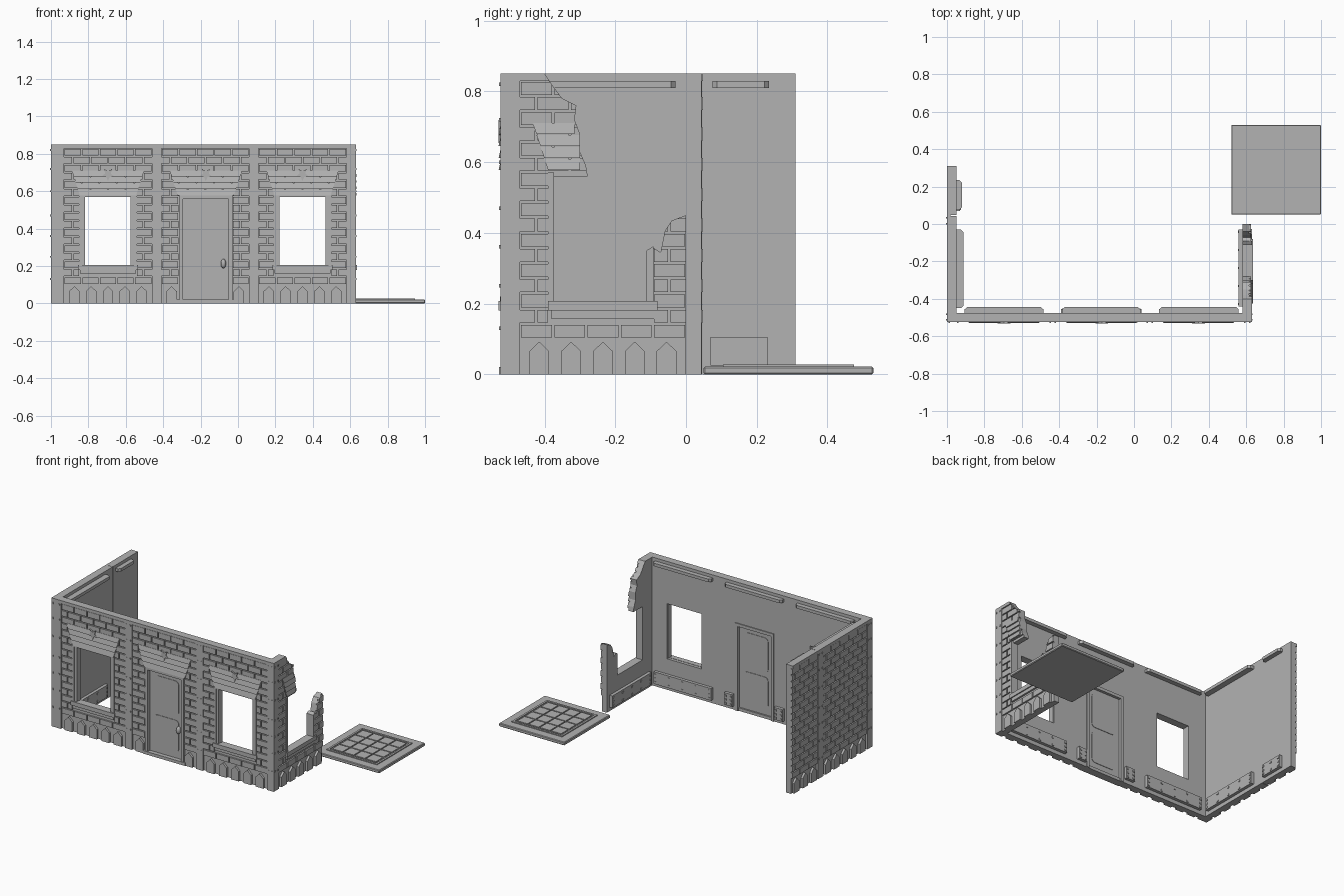
import bpy, bmesh, math
from mathutils import Vector

if "Cube" in bpy.data.objects:
    bpy.data.objects.remove(bpy.data.objects["Cube"])

grey = bpy.data.materials.new("stone grey")
grey.diffuse_color = (0.45, 0.45, 0.45, 1)
grey.use_nodes = True
grey.node_tree.nodes["Principled BSDF"].inputs["Base Color"].default_value = grey.diffuse_color

# Wall frames: u runs along the wall, d is the distance outward from the inner face
FRAMES = {
    "front": lambda u, z, d: Vector((u, -0.475 - d, z)),
    "right": lambda u, z, d: Vector((0.58 + d, u, z)),
    "left": lambda u, z, d: Vector((-0.95 - d, u, z)),
    "floor": lambda u, z, d: Vector((0.76 + u, 0.29 + z, d)),
}


def finish(bm, name, bevel=0):
    bmesh.ops.recalc_face_normals(bm, faces=bm.faces[:])
    me = bpy.data.meshes.new(name)
    bm.to_mesh(me)
    bm.free()
    me.materials.append(grey)
    ob = bpy.data.objects.new(name, me)
    bpy.context.collection.objects.link(ob)
    if bevel:
        m = ob.modifiers.new("bevel", 'BEVEL')
        m.width, m.segments = bevel, 1
    return ob


def solid(bm, low, high):
    """Close two matching loops into a solid."""
    a, b = [bm.verts.new(p) for p in low], [bm.verts.new(p) for p in high]
    bm.faces.new(a)
    bm.faces.new(b[::-1])
    n = len(a)
    for i in range(n):
        bm.faces.new((a[i], a[(i + 1) % n], b[(i + 1) % n], b[i]))


def prism(bm, f, pts, d0, d1):
    F = FRAMES[f]
    solid(bm, [F(u, z, d0) for u, z in pts], [F(u, z, d1) for u, z in pts])


def rect(u0, u1, z0, z1):
    return [(u0, z0), (u1, z0), (u1, z1), (u0, z1)]


def clip(poly, u0, u1, z0, z1):
    """Cut an outline down to a rectangle."""
    for ax, lim, s in ((0, u0, 1), (0, u1, -1), (1, z0, 1), (1, z1, -1)):
        out = []
        for i, q in enumerate(poly):
            p = poly[i - 1]
            a, b = s * (p[ax] - lim), s * (q[ax] - lim)
            if a * b < 0:
                t = a / (a - b)
                out.append((p[0] + t * (q[0] - p[0]), p[1] + t * (q[1] - p[1])))
            if b >= 0:
                out.append(q)
        poly = out
    clean = [p for i, p in enumerate(poly) if math.dist(p, poly[i - 1]) > 1e-4]
    return clean if len(clean) > 2 else None


def wall(name, f, us, zs, holes):
    """Flat wall with openings; holes are (column, row) cells left out."""
    bm = bmesh.new()
    v = {(i, j): bm.verts.new(FRAMES[f](u, z, 0)) for i, u in enumerate(us) for j, z in enumerate(zs)}
    fs = [bm.faces.new((v[i, j], v[i + 1, j], v[i + 1, j + 1], v[i, j + 1]))
          for i in range(len(us) - 1) for j in range(len(zs) - 1) if (i, j) not in holes]
    ext = bmesh.ops.extrude_face_region(bm, geom=fs, use_keep_orig=True)["geom"]
    off = FRAMES[f](0, 0, CORE) - FRAMES[f](0, 0, 0)
    bmesh.ops.translate(bm, vec=off, verts=[g for g in ext if isinstance(g, bmesh.types.BMVert)])
    bmesh.ops.dissolve_limit(bm, angle_limit=0.01, verts=bm.verts[:], edges=bm.edges[:])
    finish(bm, name)


CORE, BRICK, FACE = 0.036, 0.046, 0.05
ROW, LEN, GAP = 0.73 / 17, 0.094, 0.007
WINDOWS, DOOR = (-0.695, 0.345), -0.172

# Broken outline of the ruined side wall, with its window
ruin = [(-0.475, 0), (0, 0), (0, 0.45), (-0.04, 0.435), (-0.06, 0.405), (-0.072, 0.345),
        (-0.095, 0.36), (-0.11, 0.35), (-0.11, 0.205), (-0.375, 0.205), (-0.375, 0.56),
        (-0.278, 0.56), (-0.283, 0.59), (-0.30, 0.63), (-0.30, 0.68), (-0.315, 0.72),
        (-0.31, 0.76), (-0.35, 0.78), (-0.38, 0.82), (-0.40, 0.85), (-0.475, 0.85)]

# Wall cores
wall("front_wall", "front", [-0.986, -0.82, -0.575, -0.31, -0.035, 0.22, 0.47, 0.616],
     [0, 0.205, 0.57, 0.85], {(1, 1), (5, 1), (3, 0), (3, 1)})
wall("left_wall", "left", [-0.475, 0.044], [0, 0.85], set())
wall("left_wall_extension", "left", [0.047, 0.31], [0, 0.85], set())
bm = bmesh.new()
prism(bm, "right", ruin, 0, CORE)
finish(bm, "ruined_wall")


def bricks(name, f, u0, u1, hole=None, outline=None):
    """Running-bond bricks over one panel, plus pointed plinth stones."""
    bm = bmesh.new()
    for r in range(17):
        z0, z1 = 0.1 + r * ROW + GAP / 2, 0.1 + (r + 1) * ROW - GAP / 2
        spans = [(u0, u1)]
        if hole and z1 > hole[2] + 0.01 and z0 < hole[3] - 0.01:
            spans = [(u0, hole[0]), (hole[1], u1)]
        for s0, s1 in spans:
            u = u0 - (r % 2) * LEN / 2
            while u < s1:
                a, b = max(u + GAP / 2, s0), min(u + LEN - GAP / 2, s1)
                if b - a > 0.008:
                    p = clip(outline, a, b, z0, z1) if outline else rect(a, b, z0, z1)
                    if p:
                        prism(bm, f, p, CORE - 0.004, BRICK)
                u += LEN
    n = round((u1 - u0) / 0.091)
    for i in range(n):
        c = (u0 + u1) / 2 + (i - (n - 1) / 2) * 0.09
        if hole and hole[2] < 0.05 and hole[0] < c < hole[1]:
            continue
        prism(bm, f, [(c - 0.028, 0), (c + 0.028, 0), (c + 0.028, 0.065), (c, 0.092),
                      (c - 0.028, 0.065)], CORE - 0.004, FACE)
    finish(bm, name)


for i, c in enumerate(WINDOWS):
    bricks(f"window_bricks_{i}", "front", c - 0.235, c + 0.235, (c - 0.155, c + 0.155, 0.16, 0.58))
bricks("door_bricks", "front", -0.41, 0.06, (DOOR - 0.145, DOOR + 0.145, 0, 0.58))
bricks("left_bricks", "left", -0.47, -0.01)
bricks("left_extension_bricks", "left", 0.045, 0.31)
bricks("ruin_bricks", "right", -0.47, 0, (-0.39, -0.09, 0.155, 0.56), ruin)

# Corner posts, pilasters, top rails and their studs
bm = bmesh.new()
posts = [("front", -1, -0.93), ("front", -0.46, -0.41), ("front", 0.06, 0.11), ("front", 0.58, 0.63),
         ("left", -0.525, -0.47), ("left", -0.01, 0.045), ("right", -0.525, -0.47)]
for f, u0, u1 in posts:
    corner = f == "front" and (u0 < -0.9 or u1 > 0.6)
    prism(bm, f, rect(u0, u1, 0, 0.85), 0.001 if corner else 0.03, FACE)
    for z in (0.13, 0.25, 0.36, 0.47, 0.6, 0.72, 0.82):
        for u in (u0 + 0.012, u1 - 0.012):
            prism(bm, f, rect(u - 0.004, u + 0.004, z - 0.005, z + 0.005), 0.048, 0.054)
prism(bm, "front", rect(-1, 0.63, 0.83, 0.85), 0.03, FACE)
prism(bm, "left", rect(-0.525, 0.31, 0.83, 0.85), 0.03, FACE)
prism(bm, "right", clip(ruin, -0.475, 0, 0.83, 0.85), 0.03, FACE)
finish(bm, "posts_and_rails")


def lintel(name, f, c, outline=None):
    """Flared stone lintel in overlapping courses with a chipped centre."""
    bm = bmesh.new()
    for k in range(4):
        z0, z1 = 0.578 + k * 0.034, 0.578 + k * 0.034 + 0.031
        w0, w1 = 0.15 + k * 0.011, 0.15 + (k + 1) * 0.011
        p = [(c - w0, z0), (c + w0, z0), (c + w1, z1), (c - w1, z1)]
        if outline:
            p = clip(p, -1, min(u for u, z in outline if abs(z - z0) < 0.06 and u > -0.35), z0, z1)
        F = FRAMES[f]
        # lower edge of each course leans out past the one below
        solid(bm, [F(u, z, 0.03) for u, z in p],
              [F(u, z, 0.055 if z < (z0 + z1) / 2 else 0.048) for u, z in p])
    if not outline:
        star = [(c + (0.036 if i % 2 else 0.016) * math.cos(i * math.pi / 5 + 0.3),
                 0.69 + (0.036 if i % 2 else 0.016) * math.sin(i * math.pi / 5 + 0.3)) for i in range(10)]
        prism(bm, f, star, 0.04, 0.056)
    finish(bm, name)


for i, c in enumerate(WINDOWS + (DOOR,)):
    lintel(f"lintel_{i}", "front", c)
lintel("ruin_lintel", "right", -0.24, ruin)

# Window frames and stepped sills
for i, c in enumerate(WINDOWS):
    bm = bmesh.new()
    for s in (-1, 1):
        prism(bm, "front", rect(*sorted((c + s * 0.123, c + s * 0.138)), 0.205, 0.57), 0.004, 0.044)
        prism(bm, "front", rect(*sorted((c + s * 0.138, c + s * 0.155)), 0.205, 0.585), 0.02, FACE)
    prism(bm, "front", rect(c - 0.138, c + 0.138, 0.57, 0.585), 0.02, FACE)
    prism(bm, "front", rect(c - 0.16, c + 0.16, 0.18, 0.207), 0.02, 0.055)
    prism(bm, "front", rect(c - 0.15, c + 0.15, 0.16, 0.18), 0.02, 0.048)
    finish(bm, f"window_frame_{i}")
bm = bmesh.new()
prism(bm, "right", rect(-0.39, -0.374, 0.205, 0.57), 0.004, FACE)
prism(bm, "right", [(-0.112, 0.205), (-0.092, 0.205), (-0.092, 0.362), (-0.112, 0.35)], 0.004, FACE)
prism(bm, "right", rect(-0.39, -0.08, 0.18, 0.207), 0, 0.055)
prism(bm, "right", rect(-0.38, -0.085, 0.157, 0.18), 0.02, 0.048)
finish(bm, "ruin_window_frame")

# Door with frame, rounded panels, step and handle
bm = bmesh.new()
prism(bm, "front", rect(DOOR - 0.138, DOOR + 0.138, 0, 0.57), 0.012, 0.026)
for s in (-1, 1):
    prism(bm, "front", rect(*sorted((DOOR + s * 0.122, DOOR + s * 0.142)), 0, 0.58), -0.006, 0.05)
prism(bm, "front", rect(DOOR - 0.142, DOOR + 0.142, 0.56, 0.58), -0.006, 0.05)
prism(bm, "front", rect(DOOR - 0.155, DOOR + 0.155, 0, 0.02), 0.002, 0.054)
for z0, z1 in ((0.06, 0.27), (0.3, 0.53)):
    pts = [(DOOR + sx * 0.065 + 0.025 * math.cos(a), (z1 - 0.025 if sz > 0 else z0 + 0.025) + 0.025 * math.sin(a))
           for q, (sx, sz) in enumerate(((1, 1), (-1, 1), (-1, -1), (1, -1)))
           for a in [(q + k / 4) * math.pi / 2 for k in range(5)]]
    prism(bm, "front", pts, 0.009, 0.029)
finish(bm, "door")
bm = bmesh.new()
bmesh.ops.create_uvsphere(bm, u_segments=16, v_segments=10, radius=1)
bmesh.ops.scale(bm, vec=(0.014, 0.016, 0.025), verts=bm.verts[:])
bmesh.ops.translate(bm, vec=(-0.078, -0.51, 0.213), verts=bm.verts[:])
for face in bm.faces:
    face.smooth = True
finish(bm, "door_handle")

# Inner ledges with clipped corners along the top
bm = bmesh.new()
for f, u0, u1, t in (("front", -0.905, -0.485, 0.03), ("front", -0.385, 0.035, 0.03), ("front", 0.135, 0.56, 0.03),
                     ("left", -0.45, -0.03, 0.038), ("left", 0.075, 0.235, 0.03)):
    plan = [(u0, 0.002), (u1, 0.002), (u1, -t + 0.013), (u1 - 0.013, -t), (u0 + 0.013, -t), (u0, -t + 0.013)]
    solid(bm, *[[FRAMES[f](u, z, d) for u, d in plan] for z in (0.81, 0.83)])
finish(bm, "inner_ledges")

# Riveted plates along the inner foot of the walls
bm = bmesh.new()
for f, u0, u1 in (("front", -0.905, -0.485), ("front", -0.39, -0.325), ("front", -0.02, 0.04), ("front", 0.135, 0.555),
                  ("left", -0.45, -0.03), ("left", 0.07, 0.23), ("right", -0.44, -0.03)):
    prism(bm, f, rect(u0, u1, 0.025, 0.105), 0.002, -0.02)
    n = 2 if u1 - u0 < 0.1 else 3 if u1 - u0 < 0.2 else 5
    for k in range(n):
        u = u0 + 0.012 + (u1 - u0 - 0.024) * k / (n - 1)
        for z in (0.038, 0.062, 0.088):
            if z != 0.062 or k in (0, n - 1):
                prism(bm, f, rect(u - 0.006, u + 0.006, z - 0.006, z + 0.006), -0.019, -0.024)
finish(bm, "inner_plates")

# Separate floor tile: slab, raised border and four by four tiles
bm = bmesh.new()
prism(bm, "floor", rect(-0.24, 0.24, -0.24, 0.24), 0, 0.022)
finish(bm, "floor_slab", 0.004)
bm = bmesh.new()
for s in (-1, 1):
    a, b = sorted((s * 0.185, s * 0.172))
    prism(bm, "floor", rect(a, b, -0.185, 0.185), 0.02, 0.028)
    prism(bm, "floor", rect(-0.172, 0.172, a, b), 0.02, 0.028)
for i in range(4):
    for j in range(4):
        u, v = (i - 1.5) * 0.082, (j - 1.5) * 0.082
        prism(bm, "floor", rect(u - 0.037, u + 0.037, v - 0.037, v + 0.037), 0.02, 0.028)
finish(bm, "floor_tiles")
